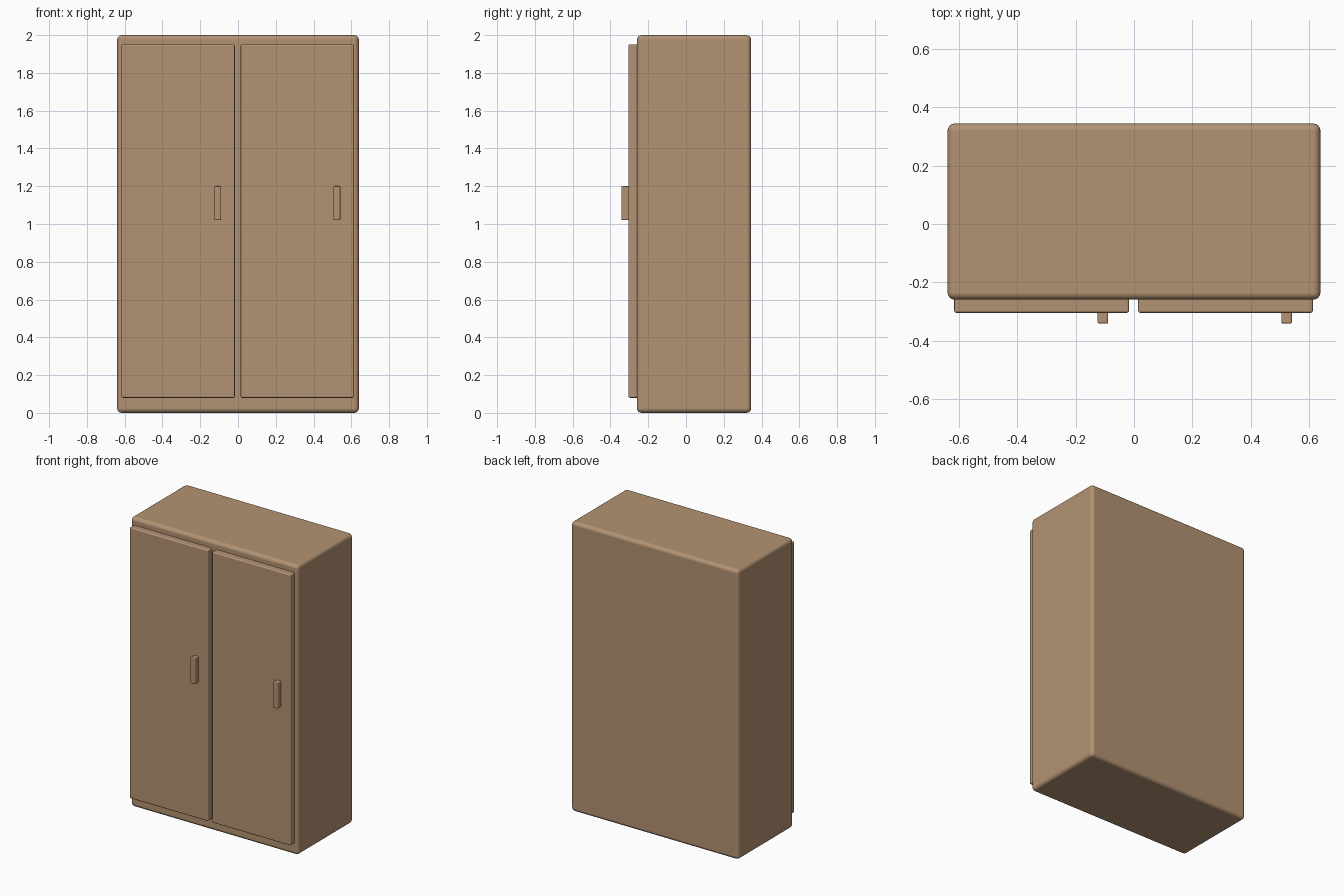
import bpy

cube = bpy.data.objects.get("Cube")
if cube:
    bpy.data.objects.remove(cube, do_unlink=True)

# Single wood colour
wood = bpy.data.materials.new("light_brown_wood")
wood.use_nodes = True
colour = (0.45, 0.29, 0.17, 1)
wood.diffuse_color = colour
wood.node_tree.nodes["Principled BSDF"].inputs["Base Color"].default_value = colour


def rounded_box(name, low, high, radius, segments=3):
    """Box between two corners, with rounded edges and smooth shading."""
    centre = [(a + b) / 2 for a, b in zip(low, high)]
    bpy.ops.mesh.primitive_cube_add(size=1, location=centre)
    box = bpy.context.object
    box.name = name
    box.scale = [b - a for a, b in zip(low, high)]
    bpy.ops.object.transform_apply(location=False, rotation=False, scale=True)
    box.data.materials.append(wood)
    bevel = box.modifiers.new("rounded_edges", "BEVEL")
    bevel.width = radius
    bevel.segments = segments
    bevel.harden_normals = True
    bpy.ops.object.shade_smooth_by_angle()
    return box


# Cabinet body
rounded_box("cabinet_body", (-0.64, -0.26, 0), (0.64, 0.345, 2), 0.025, 4)

# Two matching doors, each with its handle near the model's left edge
for side, x in (("right", -0.617), ("left", 0.014)):
    rounded_box(side + "_door", (x, -0.305, 0.08), (x + 0.6, -0.25, 1.95), 0.008)
    rounded_box(side + "_handle", (x + 0.492, -0.342, 1.02),
                (x + 0.528, -0.3, 1.2), 0.006)
